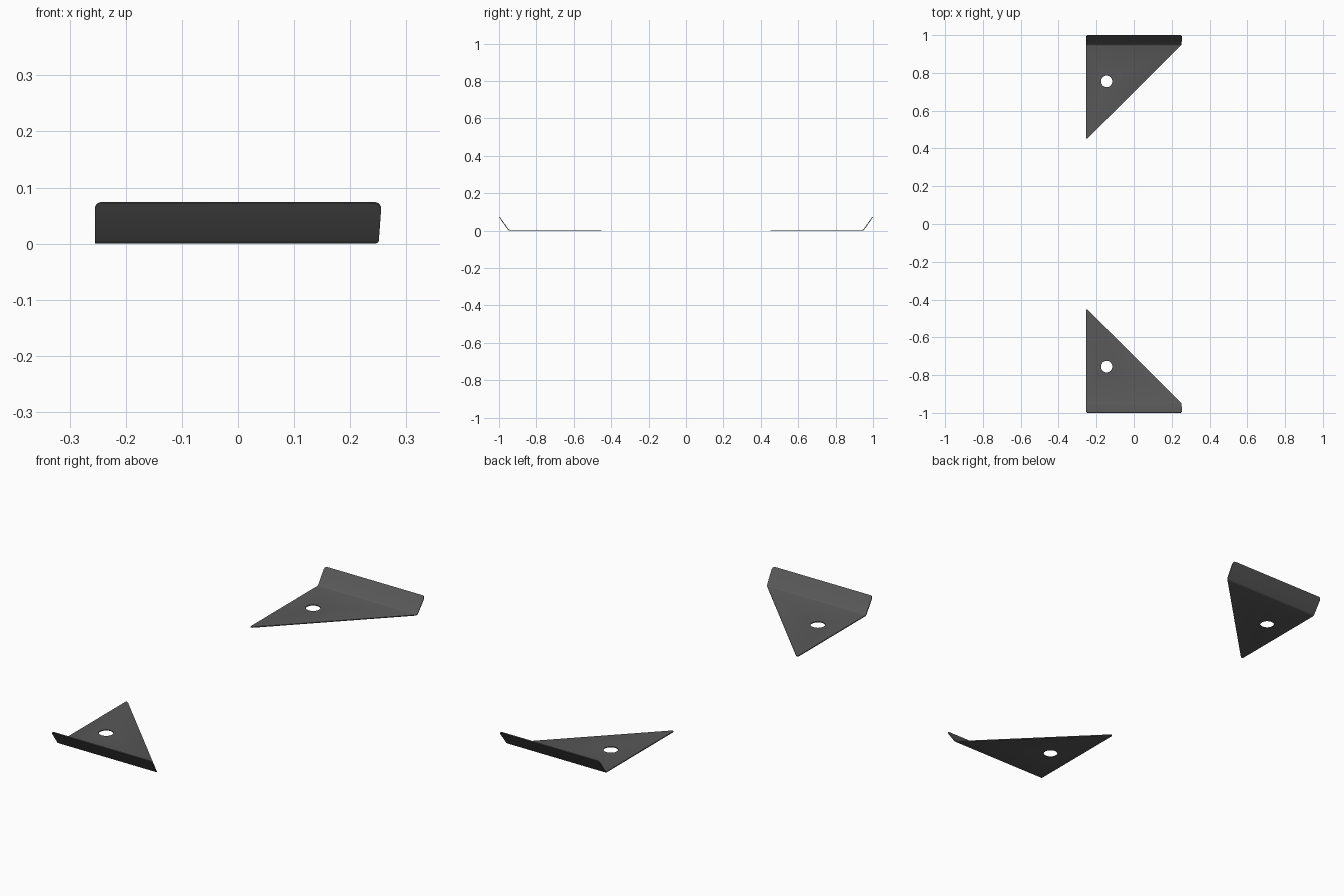
import bpy, bmesh, math

if "Cube" in bpy.data.objects:
    bpy.data.objects.remove(bpy.data.objects["Cube"])

THICK = 0.004
mat = bpy.data.materials.new("dark_grey")
mat.diffuse_color = (0.1, 0.1, 0.1, 1)
mat.use_nodes = True
mat.node_tree.nodes["Principled BSDF"].inputs["Base Color"].default_value = mat.diffuse_color


def corner(cx, cz, r, a0, a1, n=5):
    """Points of a rounded corner in the flange plane."""
    angs = [math.radians(a0 + (a1 - a0) * i / n) for i in range(n + 1)]
    return [(cx + r * math.cos(a), cz + r * math.sin(a)) for a in angs]


def bracket(name, side):
    bm = bmesh.new()

    def loop(pts):
        vs = [bm.verts.new(p) for p in pts]
        return vs, [bm.edges.new((vs[i], vs[i - 1])) for i in range(len(vs))]

    # triangular plate with a blunt tip and a round hole
    outline = [(-0.255, 0.944, 0), (-0.255, 0.458, 0), (-0.253, 0.454, 0),
               (-0.249, 0.453, 0), (-0.243, 0.456, 0), (0.245, 0.944, 0)]
    plate, edges = loop(outline)
    hole = [(-0.145 + 0.031 * math.cos(2 * math.pi * i / 32),
             0.755 + 0.031 * math.sin(2 * math.pi * i / 32), 0) for i in range(32)]
    edges += loop(hole)[1]
    bmesh.ops.triangle_fill(bm, edges=edges, use_beauty=True)

    # small bend between plate and flange
    left, right = plate[0], plate[-1]
    for x, y, z in ((0.249, 0.949, 0.0015), (0.251, 0.953, 0.005)):
        a, b = bm.verts.new((-0.255, y, z)), bm.verts.new((x, y, z))
        bm.faces.new((left, right, b, a))
        left, right = a, b

    # sloping flange with rounded top corners
    top = corner(0.243, 0.060, 0.012, 0, 90) + corner(-0.243, 0.060, 0.012, 90, 180)
    rim = [bm.verts.new((x, 0.953 + (z - 0.005) * 0.047 / 0.067, z)) for x, z in top]
    bm.faces.new([left, right] + rim)

    # upward normals, then mirror to the wanted side
    bmesh.ops.recalc_face_normals(bm, faces=bm.faces)
    for v in bm.verts:
        v.co.y *= side
    bm.normal_update()
    for f in bm.faces:
        if f.normal.z < 0:
            f.normal_flip()
        f.smooth = True

    mesh = bpy.data.meshes.new(name)
    bm.to_mesh(mesh)
    bm.free()
    mesh.materials.append(mat)
    ob = bpy.data.objects.new(name, mesh)
    bpy.context.collection.objects.link(ob)

    # sheet thickness
    mod = ob.modifiers.new("thickness", 'SOLIDIFY')
    mod.thickness, mod.offset = THICK, 1
    bpy.ops.object.select_all(action='DESELECT')
    ob.select_set(True)
    bpy.context.view_layer.objects.active = ob
    bpy.ops.object.modifier_apply(modifier=mod.name)
    bpy.ops.object.shade_smooth_by_angle(angle=math.radians(30))


bracket("front_corner_bracket", -1)
bracket("back_corner_bracket", 1)
